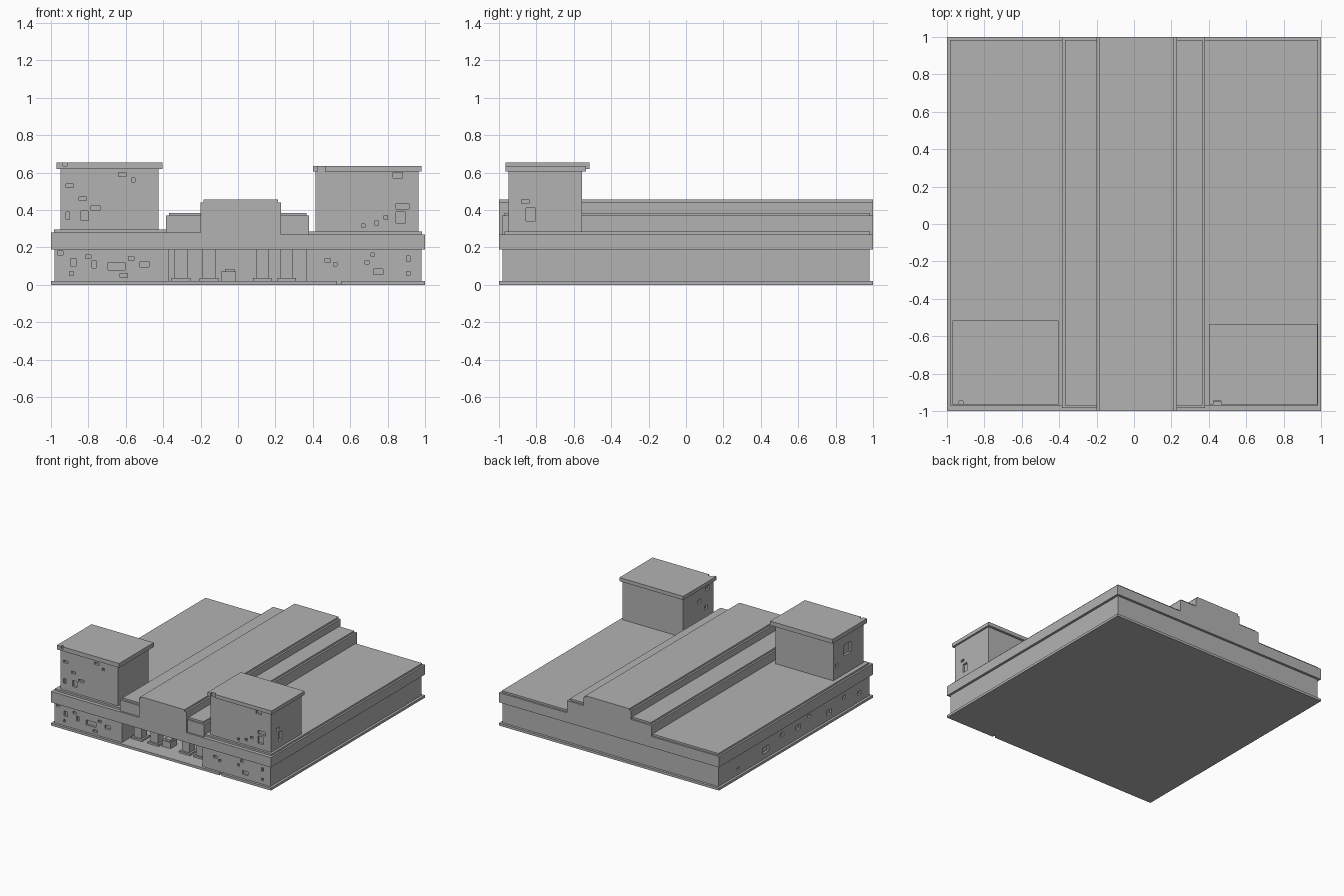
import bpy
import bmesh
from mathutils import Matrix, Vector

if "Cube" in bpy.data.objects:
    bpy.data.objects.remove(bpy.data.objects["Cube"])

stone = bpy.data.materials.new("grey stone")
stone.use_nodes = True
GREY = (0.45, 0.45, 0.45, 1)
stone.diffuse_color = GREY
stone.node_tree.nodes["Principled BSDF"].inputs["Base Color"].default_value = GREY


def add_box(bm, xs, ys, zs):
    """Add an axis-aligned box spanning three (low, high) ranges."""
    spans = (xs, ys, zs)
    centre = Vector([(a + b) / 2 for a, b in spans])
    size = Vector([b - a for a, b in spans])
    matrix = Matrix.Translation(centre) @ Matrix.Diagonal(size).to_4x4()
    bmesh.ops.create_cube(bm, size=1, matrix=matrix)


def make_part(name, boxes):
    """Build one object from a list of boxes."""
    bm = bmesh.new()
    for box in boxes:
        add_box(bm, *box)
    mesh = bpy.data.meshes.new(name)
    bm.to_mesh(mesh)
    bm.free()
    mesh.materials.append(stone)
    obj = bpy.data.objects.new(name, mesh)
    bpy.context.scene.collection.objects.link(obj)
    return obj


def carve(obj, boxes):
    """Cut boxes out of a part."""
    cutter = make_part(obj.name + "_cutter", boxes)
    cutter.hide_render = True
    modifier = obj.modifiers.new("carve", "BOOLEAN")
    modifier.operation = "DIFFERENCE"
    modifier.solver = "EXACT"
    modifier.use_self = True
    modifier.object = cutter
    bpy.context.view_layer.objects.active = obj
    bpy.ops.object.modifier_apply(modifier=modifier.name)
    bpy.data.objects.remove(cutter)


CHIP = 0.018


def front_chips(face_y, chips):
    """Shallow pits in a front wall, given as x, z, width, height."""
    return [((x - w / 2, x + w / 2), (face_y - CHIP, face_y + CHIP),
             (z - h / 2, z + h / 2)) for x, z, w, h in chips]


def side_chips(face_x, chips):
    """Shallow pits in a side wall, given as y, z, width, height."""
    return [((face_x - CHIP, face_x + CHIP), (y - w / 2, y + w / 2),
             (z - h / 2, z + h / 2)) for y, z, w, h in chips]


# Base plate with a nick in its front edge
FULL = (-1, 1)
plinth = make_part("base_plate", [(FULL, FULL, (0, 0.02))])
carve(plinth, front_chips(-1, [(0.54, 0.01, 0.02, 0.04)]))

# Lower storey, with the porch hollowed out of its front
WALL = 0.98
lower = make_part("lower_storey", [((-WALL, WALL), (-WALL, WALL), (0.02, 0.19))])
porch = [((-0.37, 0.365), (-1.1, -0.7), (-0.1, 0.3))]
wall_pits = front_chips(-WALL, [
    (-0.95, 0.17, 0.03, 0.02), (-0.88, 0.12, 0.03, 0.04),
    (-0.89, 0.06, 0.02, 0.02), (-0.80, 0.15, 0.03, 0.02),
    (-0.77, 0.11, 0.02, 0.04), (-0.65, 0.10, 0.09, 0.04),
    (-0.61, 0.05, 0.04, 0.02), (-0.57, 0.14, 0.03, 0.02),
    (-0.50, 0.11, 0.05, 0.03), (0.48, 0.13, 0.03, 0.02),
    (0.52, 0.11, 0.02, 0.02), (0.69, 0.12, 0.02, 0.02),
    (0.72, 0.16, 0.02, 0.02), (0.75, 0.07, 0.05, 0.03),
    (0.91, 0.14, 0.02, 0.03), (0.91, 0.06, 0.02, 0.02)])
flank_pits = side_chips(-WALL, [
    (0.72, 0.07, 0.03, 0.02), (0.36, 0.09, 0.08, 0.05),
    (0.15, 0.13, 0.04, 0.03), (-0.06, 0.11, 0.06, 0.04),
    (-0.2, 0.15, 0.04, 0.02), (-0.46, 0.08, 0.06, 0.04),
    (-0.65, 0.13, 0.04, 0.03), (-0.85, 0.09, 0.04, 0.03)])
carve(lower, porch + wall_pits + flank_pits)

# Porch columns, each with a footing
for i, x in enumerate((-0.305, -0.155, 0.13, 0.26)):
    pieces = []
    for half, zs in ((0.05, (0.02, 0.035)), (0.035, (0.035, 0.19))):
        pieces.append(((x - half, x + half), (-0.83 - half, -0.83 + half), zs))
    make_part("porch_column_%d" % (i + 1), pieces)

# Fallen block between the columns
make_part("porch_block", [((-0.09, -0.01), (-0.86, -0.78), (0.02, 0.07)),
                          ((-0.07, -0.02), (-0.85, -0.79), (0.07, 0.085))])

# Overhanging side roofs, each a slab with a thinner inset layer on top
LAYER = 0.015
INSET = (-0.97, 0.985)


def terrace(name, xs, ys, bottom, top, left_lip, right_lip):
    """Stack a slab and a layer set back from its open edges."""
    make_part(name + "_slab", [(xs, ys, (bottom, top))])
    make_part(name + "_top", [((xs[0] + left_lip, xs[1] - right_lip), INSET,
                               (top, top + LAYER))])


terrace("right_roof", (-1, -0.2), FULL, 0.19, 0.28, LAYER, 0)
terrace("left_roof", (0.23, 1), FULL, 0.19, 0.27, 0, LAYER)

# Raised steps on both sides of the middle
STEP_Y = (-0.985, 1)
terrace("right_step", (-0.385, -0.2), STEP_Y, 0.27, 0.37, LAYER, 0)
terrace("left_step", (0.23, 0.38), STEP_Y, 0.26, 0.37, 0, LAYER)

# Tall central ridge
make_part("central_ridge", [((-0.2, 0.23), FULL, (0.19, 0.44))])
make_part("central_ridge_top", [((-0.185, 0.215), FULL, (0.44, 0.455))])

# Towers with overhanging flat caps
TOWER_Y = (-0.95, -0.555)
right_tower = make_part("right_tower", [((-0.95, -0.425), TOWER_Y, (0.28, 0.62))])
carve(right_tower, front_chips(-0.95, [
    (-0.90, 0.53, 0.04, 0.02), (-0.83, 0.46, 0.04, 0.02),
    (-0.76, 0.41, 0.05, 0.02), (-0.82, 0.37, 0.04, 0.05),
    (-0.91, 0.37, 0.02, 0.04), (-0.62, 0.59, 0.04, 0.02),
    (-0.56, 0.56, 0.02, 0.02)]) + side_chips(-0.95, [
        (-0.74, 0.49, 0.09, 0.09), (-0.6, 0.40, 0.03, 0.03)]))
left_tower = make_part("left_tower", [((0.415, 0.965), TOWER_Y, (0.27, 0.605))])
carve(left_tower, front_chips(-0.95, [
    (0.855, 0.585, 0.05, 0.03), (0.88, 0.42, 0.07, 0.03),
    (0.87, 0.36, 0.05, 0.06), (0.79, 0.36, 0.02, 0.02),
    (0.74, 0.33, 0.02, 0.02), (0.67, 0.315, 0.02, 0.02)])
    + side_chips(0.965, [(-0.83, 0.375, 0.05, 0.07), (-0.86, 0.445, 0.04, 0.02)])
    + side_chips(0.415, [(-0.87, 0.57, 0.05, 0.03), (-0.77, 0.5, 0.04, 0.03),
                         (-0.85, 0.42, 0.04, 0.03)]))
right_cap = make_part("right_tower_cap",
                      [((-0.97, -0.405), (-0.965, -0.515), (0.62, 0.655))])
left_cap = make_part("left_tower_cap",
                     [((0.4, 0.98), (-0.965, -0.535), (0.605, 0.635))])
carve(right_cap, front_chips(-0.965, [(-0.925, 0.65, 0.02, 0.03)]))
carve(left_cap, front_chips(-0.965, [(0.445, 0.62, 0.04, 0.05)]))
